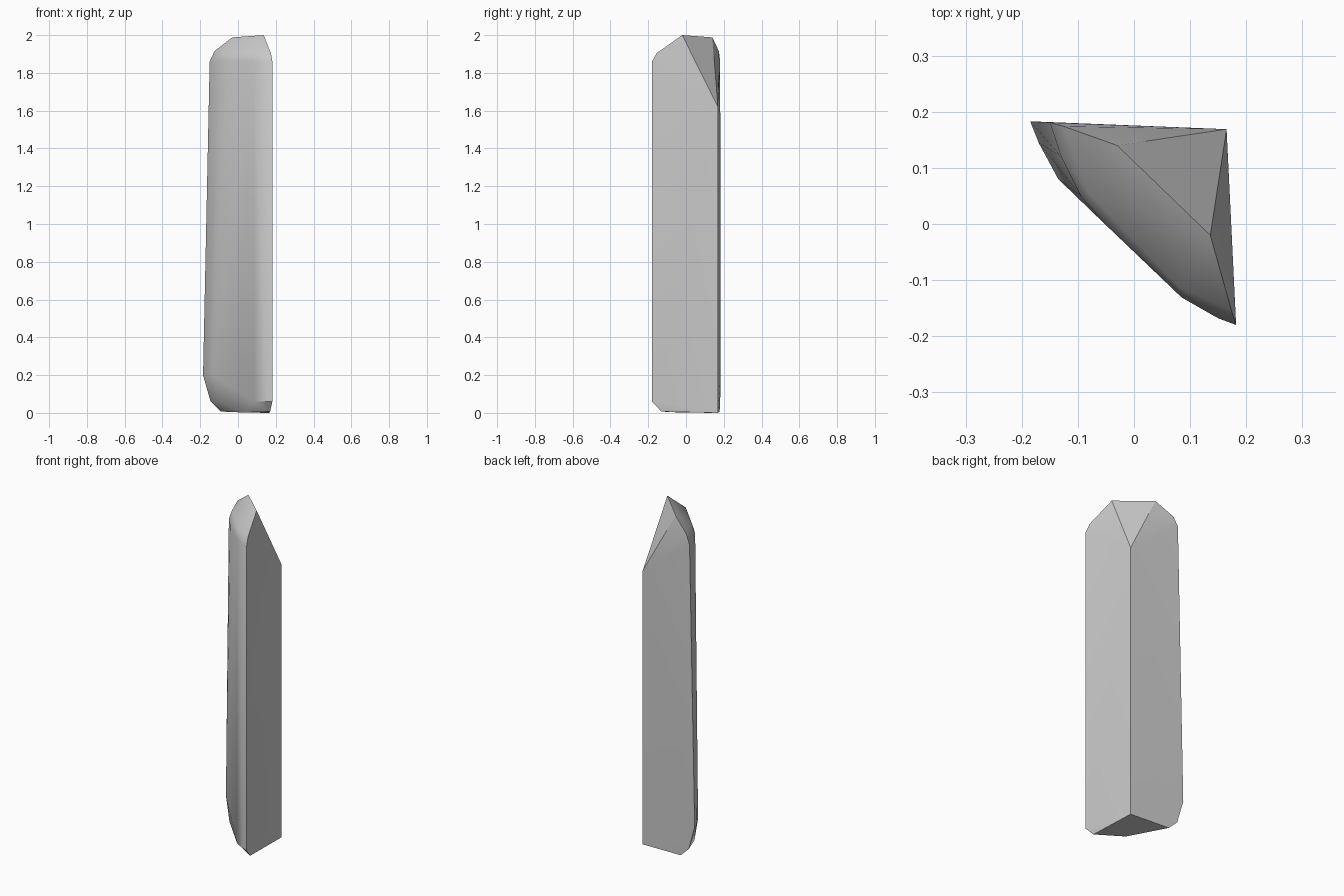
import bpy
import bmesh
import math

cube = bpy.data.objects.get("Cube")
if cube:
    bpy.data.objects.remove(cube, do_unlink=True)

# Plain grey stone
grey = bpy.data.materials.new("grey stone")
grey.use_nodes = True
colour = (0.6, 0.6, 0.6, 1)
grey.diffuse_color = colour
grey.node_tree.nodes["Principled BSDF"].inputs["Base Color"].default_value = colour


def level(z, outline):
    """Corner points of one horizontal level."""
    return [(x, y, z) for x, y in outline]


# Rounded front edge, running from the right end to the left end
right_round = [(0.182, -0.18), (0.15, -0.168), (0.085, -0.131)]
points = []
# Foot
points += [(0.165, 0.169, 0), (0.17, -0.13, 0.007), (-0.09, 0.178, 0.007), (0.03, -0.03, 0.002)]
points += level(0.06, right_round + [(-0.105, 0.07), (-0.145, 0.181)])
# Widest level
points += level(0.2, [(-0.185, 0.183), (-0.17, 0.145), (-0.135, 0.08)])
# Shoulder
points += level(1.86, right_round + [(-0.05, -0.002), (-0.095, 0.05), (-0.13, 0.12), (-0.15, 0.181)])
points += [(0.174, -0.155, 1.905), (0.08, -0.112, 1.91), (-0.08, 0.055, 1.91), (-0.125, 0.174, 1.915)]
# Slanted tip
points += [(0.165, 0.169, 1.62), (0.136, -0.02, 2), (-0.03, 0.14, 1.988)]

bm = bmesh.new()
for p in points:
    bm.verts.new(p)
bmesh.ops.convex_hull(bm, input=bm.verts[:])
bmesh.ops.delete(bm, geom=[v for v in bm.verts if not v.link_faces], context='VERTS')
bmesh.ops.dissolve_limit(bm, angle_limit=math.radians(1.5), verts=bm.verts[:], edges=bm.edges[:])
bmesh.ops.triangulate(bm, faces=[f for f in bm.faces if len(f.verts) > 4])
bmesh.ops.recalc_face_normals(bm, faces=bm.faces[:])
mesh = bpy.data.meshes.new("stone_shard")
bm.to_mesh(mesh)
bm.free()
mesh.materials.append(grey)

shard = bpy.data.objects.new("stone_shard", mesh)
bpy.context.collection.objects.link(shard)
bpy.ops.object.select_all(action='DESELECT')
shard.select_set(True)
bpy.context.view_layer.objects.active = shard
bpy.ops.object.shade_smooth_by_angle(angle=math.radians(30))
